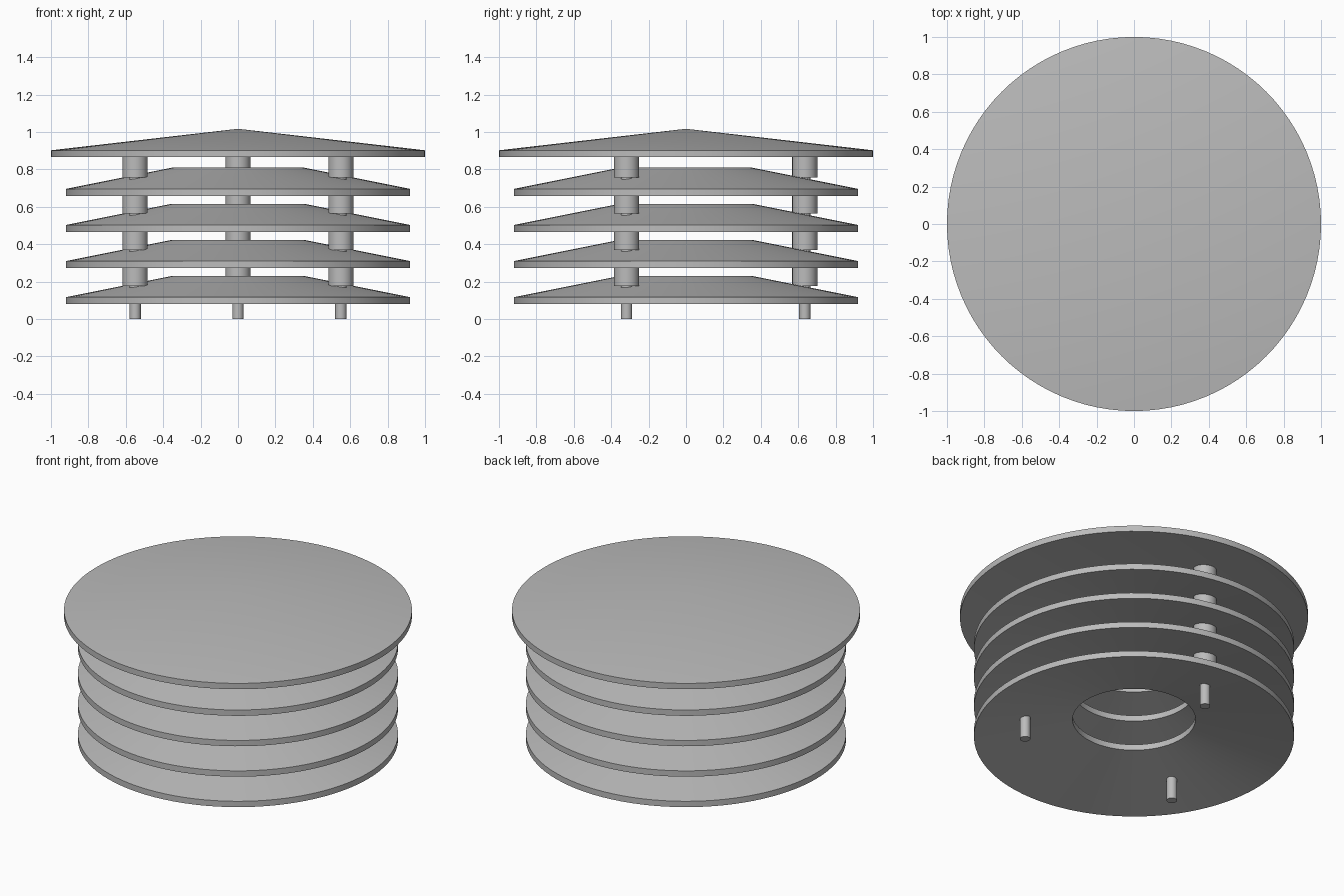
import bpy, bmesh
from math import radians, sin, cos

cube = bpy.data.objects.get("Cube")
if cube:
    bpy.data.objects.remove(cube, do_unlink=True)

grey = bpy.data.materials.new("light grey")
grey.use_nodes = True
colour = (0.5, 0.5, 0.5, 1)
grey.diffuse_color = colour
grey.node_tree.nodes["Principled BSDF"].inputs["Base Color"].default_value = colour


def lathe(name, profile, location=(0, 0, 0), segments=96):
    """Spin a closed (radius, height) profile around the vertical axis."""
    bm = bmesh.new()
    verts = [bm.verts.new((r, 0, z)) for r, z in profile]
    edges = [bm.edges.new((verts[i - 1], verts[i])) for i in range(len(verts))]
    bmesh.ops.spin(bm, geom=verts + edges, cent=(0, 0, 0), axis=(0, 0, 1),
                   angle=radians(360), steps=segments)
    bmesh.ops.remove_doubles(bm, verts=bm.verts, dist=0.0005)
    bmesh.ops.dissolve_degenerate(bm, edges=bm.edges, dist=0.0001)
    bmesh.ops.recalc_face_normals(bm, faces=bm.faces)
    mesh = bpy.data.meshes.new(name)
    bm.to_mesh(mesh)
    bm.free()
    mesh.materials.append(grey)
    obj = bpy.data.objects.new(name, mesh)
    obj.location = location
    bpy.context.collection.objects.link(obj)
    bpy.ops.object.select_all(action='DESELECT')
    obj.select_set(True)
    bpy.context.view_layer.objects.active = obj
    bpy.ops.object.shade_smooth_by_angle(angle=radians(30))
    return obj


def cylinder(name, radius, bottom, top, x, y):
    profile = [(0, 0), (radius, 0), (radius, top - bottom), (0, top - bottom)]
    return lathe(name, profile, (x, y, bottom), 32)


LEVELS = 4
PITCH = 0.193
BASE = 0.08
THICK = 0.037
RISE = 0.113

# Open conical louvre rings
for level in range(LEVELS):
    lathe(f"louvre_{level + 1}",
          [(0.92, 0), (0.92, THICK), (0.353, THICK + RISE), (0.353, RISE)],
          (0, 0, BASE + level * PITCH))

# Wider conical cap, hollow underneath
lathe("cap", [(1, 0), (1, THICK), (0, 0.152), (0, 0.115)], (0, 0, 0.865))

# Three threaded-through rods, with a spacer above every louvre
for post, angle in enumerate((90, 210, 330), 1):
    x, y = 0.635 * cos(radians(angle)), 0.635 * sin(radians(angle))
    cylinder(f"rod_{post}", 0.03, 0, 0.915, x, y)
    for level in range(LEVELS):
        bottom = 0.177 + level * PITCH
        cylinder(f"spacer_{post}_{level + 1}", 0.067, bottom, bottom + 0.157, x, y)
